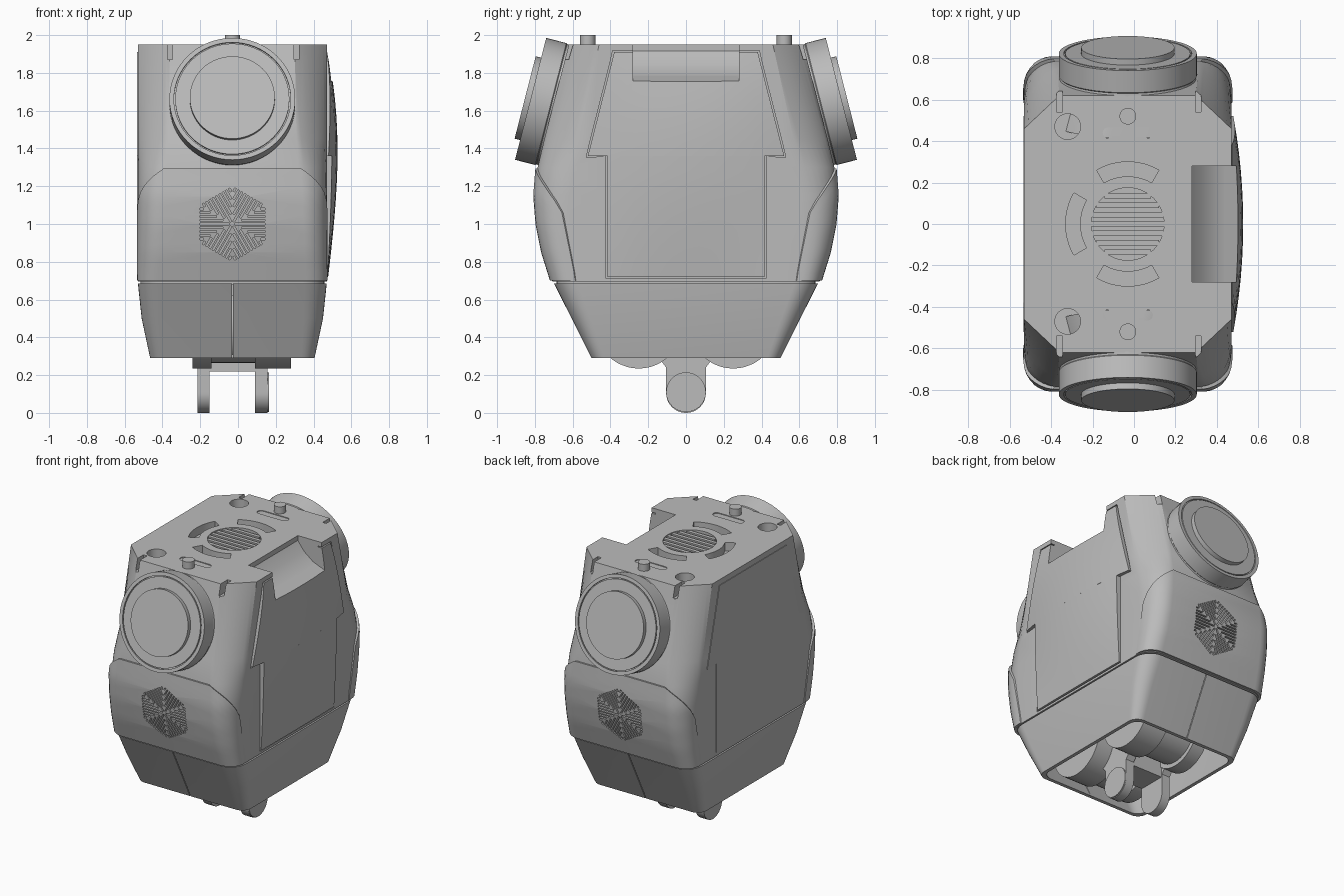
import bpy, bmesh, math
from mathutils import Vector, Matrix

if "Cube" in bpy.data.objects:
    bpy.data.objects.remove(bpy.data.objects["Cube"])

CX = -0.03
grey = bpy.data.materials.new("light_grey")
grey.use_nodes = True
grey.diffuse_color = (0.5, 0.5, 0.5, 1)
grey.node_tree.nodes["Principled BSDF"].inputs["Base Color"].default_value = (0.5, 0.5, 0.5, 1)


def make(name, bm):
    bmesh.ops.recalc_face_normals(bm, faces=bm.faces)
    me = bpy.data.meshes.new(name)
    bm.to_mesh(me)
    bm.free()
    me.materials.append(grey)
    ob = bpy.data.objects.new(name, me)
    bpy.context.collection.objects.link(ob)
    return ob


def cut(ob, bm):
    """Subtract a mesh from an object."""
    tool = make("cutter", bm)
    tool.hide_render = True
    mod = ob.modifiers.new("cut", 'BOOLEAN')
    mod.operation, mod.solver, mod.object = 'DIFFERENCE', 'EXACT', tool
    bpy.context.view_layer.objects.active = ob
    bpy.ops.object.modifier_apply(modifier=mod.name)
    bpy.data.objects.remove(tool)


def loft(bm, rings, closed=True):
    vs = [[bm.verts.new(p) for p in r] for r in rings]
    n = len(vs[0])
    for a, b in zip(vs, vs[1:]):
        for i in range(n if closed else n - 1):
            j = (i + 1) % n
            bm.faces.new((a[i], a[j], b[j], b[i]))
    if closed:
        bm.faces.new(vs[0])
        bm.faces.new(vs[-1])
    return vs


def prism(bm, pts, to3d, a, b):
    """Extrude a 2D outline between depths a and b."""
    loft(bm, [[to3d(u, v, d) for u, v in pts] for d in (a, b)])


def box(bm, x0, x1, y0, y1, z0, z1):
    prism(bm, [(x0, y0), (x1, y0), (x1, y1), (x0, y1)], lambda u, v, d: (u, v, d), z0, z1)


def circle(cx, cy, r, n=48):
    return [(cx + r * math.cos(2 * math.pi * i / n), cy + r * math.sin(2 * math.pi * i / n)) for i in range(n)]


def along_z(u, v, d):
    return (u, v, d)


def along_x(u, v, d):
    return (d, u, v)


# Body cross-sections: z, half width, half depth, corner x, corner y, roundness
LOWER = [(0.29, .435, .50, .07, .07, 1), (0.5, .48, .605, .1, .1, 1), (0.686, .5, .70, .12, .125, 1)]
UPPER = [(0.696, .5, .707, .12, .125, 1), (0.85, .5, .755, .13, .15, 1), (1.0, .5, .785, .135, .17, 1),
         (1.15, .5, .797, .14, .18, 1), (1.3, .5, .785, .15, .19, .8), (1.45, .5, .75, .16, .18, .4),
         (1.95, .5, .62, .17, .16, 0)]
K = 8


def section(stations, z):
    for a, b in zip(stations, stations[1:]):
        if z <= b[0] + 1e-6:
            break
    f = (z - a[0]) / (b[0] - a[0])
    return [p + (q - p) * f for p, q in zip(a, b)]


def ring(stations, z, grow=0.0):
    _, hx, hy, cx, cy, rnd = section(stations, z)
    hx, hy = hx + grow, hy + grow
    corner = []
    for i in range(K + 1):
        t = i / K
        a = t * math.pi / 2
        x = hx - cx + cx * ((1 - t) * (1 - rnd) + math.cos(a) * rnd)
        y = hy - cy + cy * (t * (1 - rnd) + math.sin(a) * rnd)
        corner.append((x, y))
    front = [(x, -y) for x, y in corner] + [(-x, -y) for x, y in corner[::-1]]
    pts = front + [(-x, -y) for x, y in front]
    return [Vector((CX + x, y, z)) for x, y in pts]


def side_panel(bm, x0, x1, grow=0.0, bulge=0.0):
    """Side hatch: wide sloped top, narrow bottom, optional outward bulge."""
    zs = [.72 + .64 * i / 8 for i in range(9)]
    rows = [(z, .415) for z in zs] + [(1.36 + .55 * i / 8, .52 - .14 * i / 8) for i in range(9)]
    n = 12
    layers = []
    for flat in (True, False):
        rings = []
        for k, (z, w) in enumerate(rows):
            z += grow if k == 17 else -grow if k in (0, 9) else 0
            bz = max(0, math.sin(math.pi * min(1, ((z - .68) / 1.22)) ** 1.25)) ** .75
            rings.append([(x0 if flat else x1 + bulge * bz * (1 - (y / .56) ** 2), y, z)
                          for y in ((w + grow) * (2 * i / n - 1) for i in range(n + 1))])
        layers.append(loft(bm, rings, False))
    a, b = layers
    edge = lambda g: g[0] + [r[-1] for r in g[1:]] + g[-1][-2::-1] + [r[0] for r in g[-2:0:-1]]
    ea, eb = edge(a), edge(b)
    for i in range(len(ea)):
        j = (i + 1) % len(ea)
        bm.faces.new((ea[i], ea[j], eb[j], eb[i]))


def scoop():
    bm = bmesh.new()
    prof = [(.28, 2.05), (.28, 1.915), (.33, 1.85), (.40, 1.795), (.50, 1.755), (.7, 1.72), (.7, 2.05)]
    prism(bm, prof, lambda u, v, d: (u, d, v), -.28, .28)
    return bm


def vent():
    """Hexagonal fan of grooves, front and back."""
    bm = bmesh.new()
    for side in (-1, 1):
        place = lambda u, v, d: (CX + u, side * (d + .13 * (v - 1)), v)
        for k in range(6):
            ca, sa = math.cos(k * math.pi / 3), math.sin(k * math.pi / 3)
            for i in range(-4, 5):
                s = i * .02
                r0 = abs(s) * 1.732 + .014
                quad = [(r0, s - .005), (.172, s - .005), (.172, s + .005), (r0, s + .005)]
                prism(bm, [(u * ca - v * sa, 1 + u * sa + v * ca) for u, v in quad], place, .765, .84)
    return bm


# Upper shell
bm = bmesh.new()
loft(bm, [ring(UPPER, s[0]) for s in UPPER])
shell = make("upper_shell", bm)
cut(shell, scoop())
bm = bmesh.new()
side_panel(bm, .44, .6, .008)
cut(shell, bm)
cut(shell, vent())

# Openings in the top deck
bm = bmesh.new()
TOP0, TOP1 = 1.89, 2.05
for s in (-1, 1):
    prism(bm, circle(-.32, s * .47, .062, 32), along_z, TOP0 - .05, TOP1)
    ends = [(CX + e * .095 + .026 * math.cos(a), s * .44 + .026 * math.sin(a))
            for e, o in ((1, -.5), (-1, .5)) for a in (math.pi * (o + i / 8) for i in range(9))]
    prism(bm, ends, along_z, TOP0, TOP1)
    for x in (-.36, .31):
        box(bm, x - .014, x + .014, min(s * .54, s * .7), max(s * .54, s * .7), 1.87, TOP1)
for mid in (90, 180, 270):
    angs = [math.radians(mid - 30 + 5 * i) for i in range(13)]
    arc = [(CX + .30 * math.cos(a), .30 * math.sin(a)) for a in angs]
    arc += [(CX + .23 * math.cos(a), .23 * math.sin(a)) for a in angs[::-1]]
    prism(bm, arc, along_z, TOP0, TOP1)
prism(bm, circle(CX, 0, .175), along_z, 1.91, TOP1)
cut(shell, bm)

# Grille bars and locating pegs
bm = bmesh.new()
for i in range(-3, 4):
    y = i * .045
    h = math.sqrt(.175 ** 2 - y * y)
    box(bm, CX - h, CX + h, y - .013, y + .013, 1.90, 1.945)
make("top_grille_bars", bm)
for s, n in ((-1, "front"), (1, "back")):
    bm = bmesh.new()
    prism(bm, circle(CX, s * .52, .04, 32), along_z, 1.9, 2.0)
    make(n + "_peg", bm)

# Bulged hatch on the left, thin flat hatch on the right
bm = bmesh.new()
side_panel(bm, .42, .472, 0, .055)
hatch = make("left_hatch", bm)
cut(hatch, scoop())
bm = bmesh.new()
side_panel(bm, -.52, -.534)
make("right_hatch", bm)

# Curved front and back covers
for s, n in ((1, "front"), (-1, "back")):
    bm = bmesh.new()
    rows = []
    for layer in (.012, -.03):
        grid = []
        for r in range(13):
            pts = []
            for i in range(2 * K + 2):
                t = min(i, 2 * K + 1 - i) / K
                z = .70 + (.06 + .535 * t ** .28) * r / 12
                p = ring(UPPER, z, layer * (.35 + .65 * min(1, 3 * t)) if layer > 0 else layer)[i]
                pts.append((p.x, p.y * s, p.z))
            grid.append(pts)
        rows.append(grid)
    a, b = (loft(bm, g, False) for g in rows)
    rim = lambda g: g[0] + [r[-1] for r in g[1:]] + g[-1][-2::-1] + [r[0] for r in g[-2:0:-1]]
    ea, eb = rim(a), rim(b)
    for i in range(len(ea)):
        j = (i + 1) % len(ea)
        bm.faces.new((ea[i], ea[j], eb[j], eb[i]))
    cut(make(n + "_cover", bm), vent())

# Lower skirt, open underneath, with a seam front and back
bm = bmesh.new()
loft(bm, [ring(LOWER, s[0]) for s in LOWER])
skirt = make("lower_skirt", bm)
bm = bmesh.new()
cavity = [ring(LOWER, z, -.025) for z in (.29, .5, .62)]
loft(bm, [[p - Vector((0, 0, .05)) for p in cavity[0]]] + cavity)
cut(skirt, bm)
bm = bmesh.new()
for y in (-.9, .485):
    box(bm, CX - .003, CX + .003, y, y + .415, .2, .8)
cut(skirt, bm)
bm = bmesh.new()
loft(bm, [ring(LOWER, .68, -.012), [p + Vector((0, 0, .03)) for p in ring(LOWER, .68, -.012)]])
make("seam_core", bm)

# Tilted round lamps: lathe profile of radius and depth behind the rim
PROFILE = [(.225, -.03), (.225, 0), (.302, 0), (.302, .012), (.309, .012), (.309, 0), (.333, 0),
           (.333, .11), (.328, .115), (.34, .17), (.37, .24), (.40, .32)]
for s, n in ((1, "front"), (-1, "back")):
    axis = Matrix.Rotation(math.radians(14.35), 3, 'X')
    bm = bmesh.new()
    rings = []
    for r, d in PROFILE:
        pts = []
        for u, v in circle(0, 0, r, 64):
            p = axis.inverted() @ Vector((u, d, v)) + Vector((CX, -.8225, 1.6625))
            pts.append((p.x, s * p.y, min(p.z, 1.945) if d > .15 else p.z))
        rings.append(pts)
    loft(bm, rings)
    make(n + "_lamp", bm)

# Drums inside the open base
for s, n in ((-1, "front"), (1, "back")):
    bm = bmesh.new()
    for r, x0, x1 in ((.20, -.23, .27), (.23, -.24, -.14), (.23, .09, .28)):
        prism(bm, circle(s * .25, .465, r), along_x, x0, x1)
    make(n + "_drum", bm)

# Hanging fork
bm = bmesh.new()
for x0, x1 in ((-.215, -.15), (.09, .155)):
    arch = [(.105 * math.cos(a), .105 + .105 * math.sin(a)) for a in (-math.pi * i / 24 for i in range(25))]
    prism(bm, arch + [(-.105, .24), (-.15, .30), (-.15, .4), (.15, .4), (.15, .30), (.105, .24)], along_x, x0, x1)
prism(bm, circle(0, .11, .105), along_x, .15, .163)
box(bm, -.155, .1, -.1, .1, .22, .45)
make("hanging_fork", bm)

for ob in bpy.context.scene.objects:
    if ob.type == 'MESH':
        bpy.ops.object.select_all(action='DESELECT')
        ob.select_set(True)
        bpy.context.view_layer.objects.active = ob
        bpy.ops.object.shade_smooth_by_angle(angle=math.radians(28))
